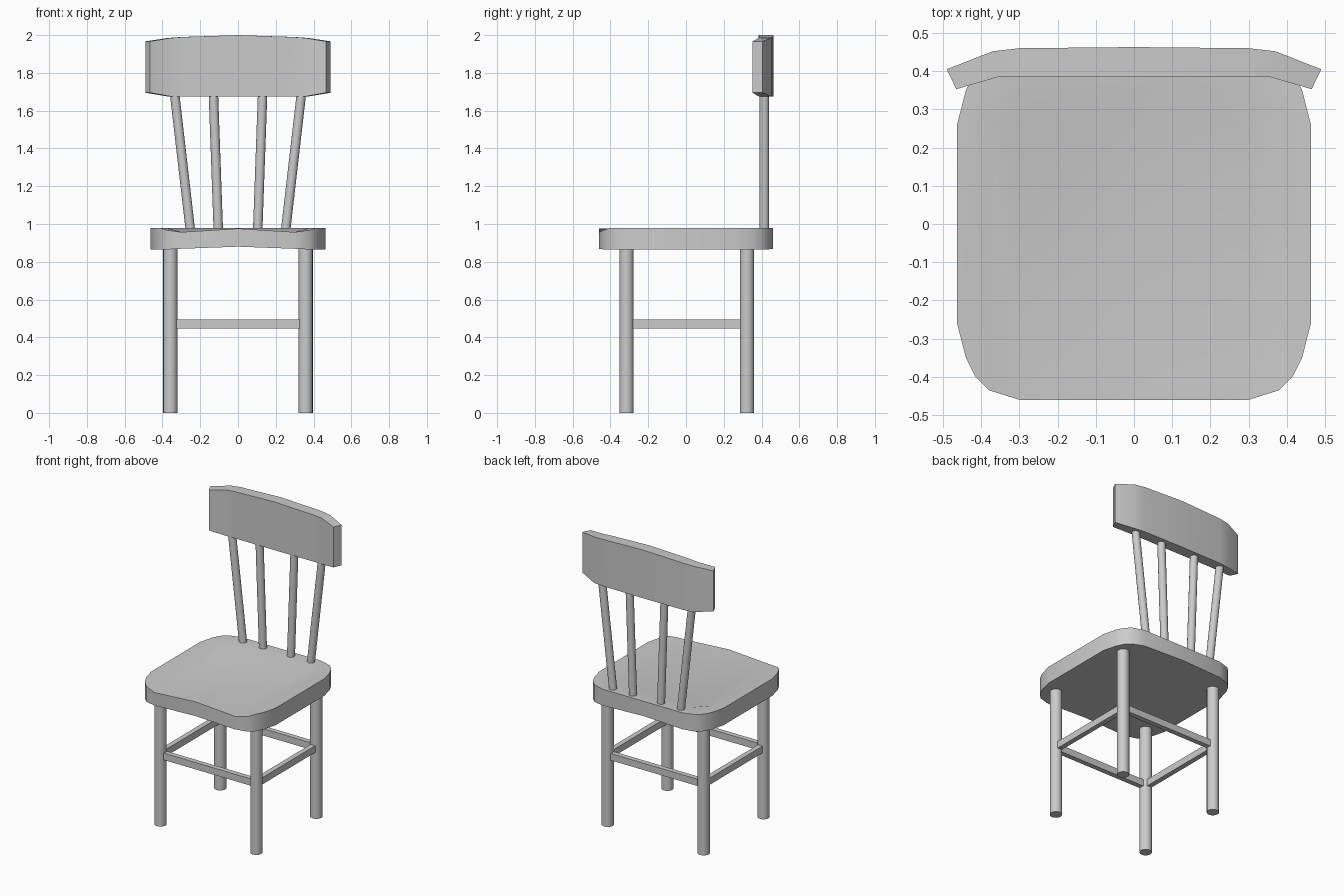
import bpy, bmesh
from mathutils import Vector

if "Cube" in bpy.data.objects:
    bpy.data.objects.remove(bpy.data.objects["Cube"])


def make(name, verts, faces, angle=30, mirror=False):
    me = bpy.data.meshes.new(name)
    bm = bmesh.new()
    vs = [bm.verts.new(v) for v in verts]
    for f in faces:
        bm.faces.new([vs[i] for i in f])
    if mirror:  # mirrored half across x = 0
        geom = bm.verts[:] + bm.edges[:] + bm.faces[:]
        bmesh.ops.mirror(bm, geom=geom, axis='X', merge_dist=0.0005)
        bmesh.ops.remove_doubles(bm, verts=bm.verts[:], dist=0.0005)
    bmesh.ops.recalc_face_normals(bm, faces=bm.faces[:])
    bm.to_mesh(me)
    bm.free()
    ob = bpy.data.objects.new(name, me)
    bpy.context.collection.objects.link(ob)
    smooth(ob, angle)
    return ob


def smooth(ob, angle=30):
    bpy.ops.object.select_all(action='DESELECT')
    ob.select_set(True)
    bpy.context.view_layer.objects.active = ob
    bpy.ops.object.shade_smooth_by_angle(angle=angle * 3.14159 / 180)


def rod(name, a, b, r, sides=16):
    a, b = Vector(a), Vector(b)
    d = b - a
    bpy.ops.mesh.primitive_cylinder_add(vertices=sides, radius=r, depth=d.length, location=(a + b) / 2)
    ob = bpy.context.object
    ob.name = name
    ob.rotation_euler = d.to_track_quat('Z', 'Y').to_euler()
    smooth(ob)


def box(name, center, size):
    bpy.ops.mesh.primitive_cube_add(size=1, location=center)
    ob = bpy.context.object
    ob.name = name
    ob.scale = size


# Seat: half outline with a scooped top open at the front, mirrored
T, B = 0.98, 0.865
outline = [(0, -.46, .976), (.30, -.46, .957), (.38, -.435, .968), (.415, -.40, T),
           (.44, -.35, T), (.463, -.26, T), (.463, .26, T), (.44, .35, T),
           (.415, .40, T), (.38, .435, T), (.30, .46, T), (0, .46, T)]
n = len(outline)
under = [(x, y, .88 if x == 0 else .869 if x == .30 else B) for x, y, z in outline]
dish = [(.38, .28, T), (.30, .36, T), (0, .366, T), (.30, .26, .957), (0, .26, .966)]
r0, r1, r2, f0, f1 = range(2 * n, 2 * n + 5)
faces = [(0, 1, f0, f1), (1, 2, r0, f0), (f0, r0, r1), (f0, r1, r2, f1),
         (2, 3, 4, 5, 6, r0), (r0, 6, 7, 8, 9, 10, r1), (r1, 10, 11, r2)]
faces += [(i, i + 1, n + i + 1, n + i) for i in range(n - 1)]
faces += [(n, n + 1, n + 10, n + 11), tuple(range(n + 1, n + 11))]
make("seat", outline + under + dish, faces, 35, mirror=True)

# Back rest: curved board, stations from centre to end, mirrored
# (front x, front y, back x, back y, bottom z, top z)
stations = [(0, .385, 0, .463, 1.675, 2.0),
            (.29, .386, .30, .46, 1.675, 1.99),
            (.355, .385, .37, .452, 1.675, 1.985),
            (.465, .353, .49, .405, 1.695, 1.967)]
verts, faces = [], []
for fx, fy, bx, by, z0, z1 in stations:
    verts += [(fx, fy, z0), (bx, by, z0), (bx, by, z1), (fx, fy, z1)]
for s in range(len(stations) - 1):
    for k in range(4):
        k2 = (k + 1) % 4
        faces.append((4 * s + k, 4 * s + k2, 4 * s + 4 + k2, 4 * s + 4 + k))
faces.append((12, 13, 14, 15))
make("back_rest", verts, faces, 30, mirror=True)

LX, FY, BY = .358, -.315, .323
for side, s in (("left", -1), ("right", 1)):
    # Legs
    rod(f"front_leg_{side}", (s * LX, FY, 0), (s * LX, FY, .89), .038)
    rod(f"back_leg_{side}", (s * LX, BY, 0), (s * LX, BY, .89), .038)
    # Side stretchers
    box(f"side_stretcher_{side}", (s * LX, (FY + BY) / 2, .471), (.034, BY - FY - .06, .046))
    # Back spindles
    rod(f"outer_spindle_{side}", (s * .248, .415, .93), (s * .338, .415, 1.71), .025)
    rod(f"inner_spindle_{side}", (s * .103, .415, .93), (s * .131, .415, 1.71), .025)

# Front and back stretchers
box("front_stretcher", (0, FY, .471), (2 * LX - .06, .034, .046))
box("back_stretcher", (0, BY, .471), (2 * LX - .06, .034, .046))
